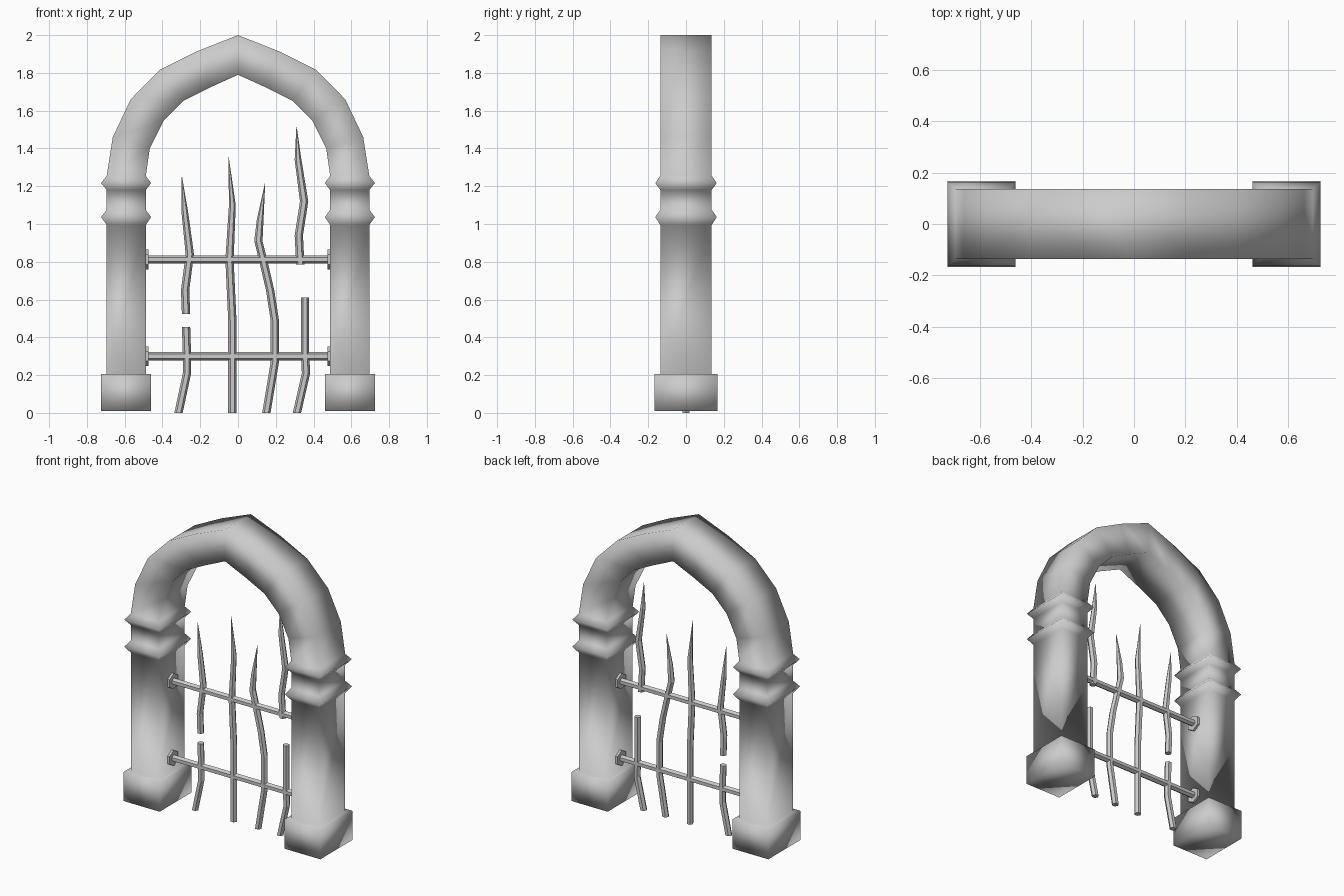
import bpy, bmesh, math

if "Cube" in bpy.data.objects:
    bpy.data.objects.remove(bpy.data.objects["Cube"])


def skin(name, rings, smooth=False):
    """Skin a list of equal-length point rings, capping both ends."""
    bm = bmesh.new()
    loops = [[bm.verts.new(p) for p in r] for r in rings]
    n = len(rings[0])
    for a, b in zip(loops, loops[1:]):
        for i in range(n):
            j = (i + 1) % n
            bm.faces.new((a[i], a[j], b[j], b[i]))
    bm.faces.new(loops[0][::-1])
    bm.faces.new(loops[-1])
    bmesh.ops.remove_doubles(bm, verts=bm.verts, dist=0.00001)
    bmesh.ops.recalc_face_normals(bm, faces=bm.faces)
    for f in bm.faces:
        f.smooth = smooth
    me = bpy.data.meshes.new(name)
    bm.to_mesh(me)
    bm.free()
    ob = bpy.data.objects.new(name, me)
    bpy.context.collection.objects.link(ob)
    return ob


# Stone arch: stations of (outer x, outer z, inner x, inner z, half depth)
def level(z, outer=0.695, inner=0.488, d=0.136):
    return (outer, z, inner, z, d)


half = [level(0.01, 0.725, 0.46, 0.168), level(0.205, 0.725, 0.46, 0.168),
        level(0.205), level(0.995)]
for z in (1.037, 1.217):                      # two moulding rings
    half += [level(z, 0.725, 0.46, 0.163), level(z + 0.038)]
    if z < 1.1:
        half.append(level(1.18))
half += [(0.663, 1.46, 0.467, 1.40, 0.136), (0.568, 1.66, 0.395, 1.545, 0.136),
         (0.415, 1.815, 0.29, 1.652, 0.136), (0.215, 1.915, 0.15, 1.722, 0.136)]
apex = [(0, 2.0, 0, 1.79, 0.136)]
full = half + apex + [(-a, b, -c, d, e) for a, b, c, d, e in reversed(half)]
skin("stone_arch", [[(xo, -d, zo), (xo, d, zo), (xi, d, zi), (xi, -d, zi)]
                    for xo, zo, xi, zi, d in full], smooth=True)


# Hexagonal rods along x for rails and wall nuts
def x_rod(name, x0, x1, z, r):
    hexa = [(r * math.sin(i * math.pi / 3), z + r * math.cos(i * math.pi / 3))
            for i in range(6)]
    skin(name, [[(x, y, zz) for y, zz in hexa] for x in (x0, x1)])


for label, z in (("lower", 0.30), ("upper", 0.812)):
    x_rod(label + "_rail", -0.50, 0.50, z, 0.022)
    for side, s in (("left", -1), ("right", 1)):
        x_rod(f"{label}_nut_{side}", s * 0.495, s * 0.473, z, 0.052)


# Bent upright bars, each a path of (x, z); spiked ones taper to a tip
def bar(name, path, spiked):
    rings = []
    for k, (x, z) in enumerate(path):
        left = len(path) - 1 - k
        r = {0: 0.001, 1: 0.018}.get(left, 0.022) if spiked else 0.022
        rings.append([(x + r * math.cos(i * math.pi / 3),
                       r * math.sin(i * math.pi / 3), z) for i in range(6)])
    skin(name, rings)


bar("bar_1_stub", [(-0.315, 0), (-0.27, 0.21), (-0.27, 0.30), (-0.275, 0.455)], False)
bar("bar_1_spike", [(-0.275, 0.523), (-0.28, 0.65), (-0.255, 0.84),
                    (-0.28, 1.05), (-0.297, 1.25)], True)
bar("bar_2_spike", [(-0.03, 0), (-0.03, 0.49), (-0.045, 0.81),
                    (-0.03, 1.10), (-0.05, 1.355)], True)
bar("bar_3_spike", [(0.15, 0), (0.195, 0.27), (0.195, 0.49), (0.17, 0.65), (0.135, 0.80),
                    (0.108, 0.91), (0.117, 1.02), (0.143, 1.215)], True)
bar("bar_4_stub", [(0.312, 0), (0.36, 0.21), (0.355, 0.31), (0.355, 0.61)], False)
bar("bar_4_spike", [(0.33, 0.785), (0.322, 0.94), (0.35, 1.12),
                    (0.318, 1.34), (0.31, 1.515)], True)
